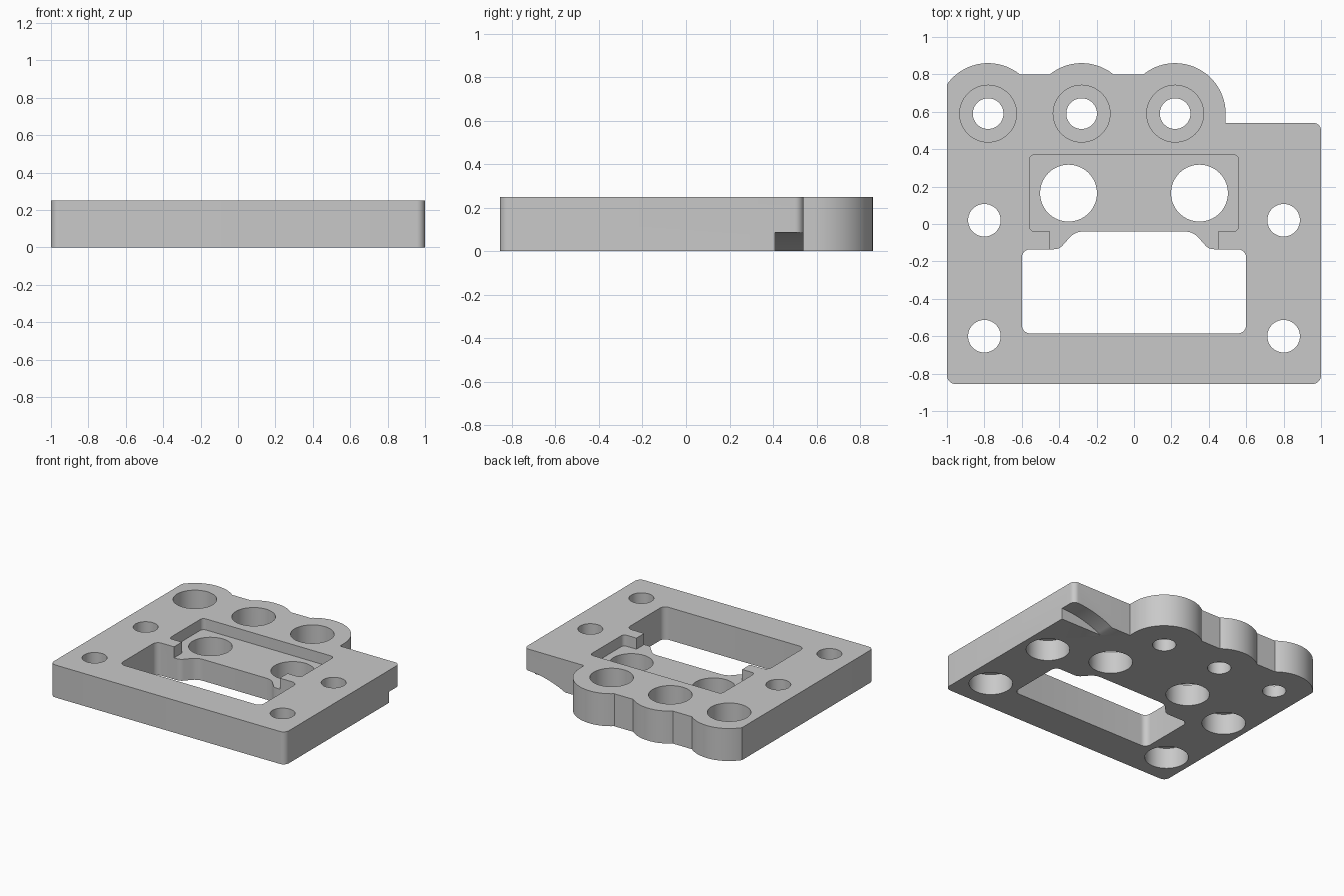
import bpy, bmesh
from math import sin, cos, tan, acos, asin, pi, radians
from mathutils import Vector, Matrix

cube = bpy.data.objects.get("Cube")
if cube:
    bpy.data.objects.remove(cube, do_unlink=True)

T = 0.25          # plate thickness
LOBE_Y, LOBE_R = 0.59, 0.27
LOBES = (-0.78, -0.28, 0.22)

GREY = (0.584, 0.584, 0.584, 1)
grey = bpy.data.materials.new("plain grey")
grey.use_nodes = True
grey.diffuse_color = GREY
grey.node_tree.nodes["Principled BSDF"].inputs["Base Color"].default_value = GREY


def arc(cx, cy, r, a0, a1, n=24):
    return [(cx + r * cos(a0 + (a1 - a0) * i / n), cy + r * sin(a0 + (a1 - a0) * i / n))
            for i in range(n + 1)]


def rounded(corners, n=8):
    """Fillet every (x, y, radius) corner of a closed outline."""
    out = []
    for i, (x, y, r) in enumerate(corners):
        p = Vector((x, y))
        if r == 0:
            out.append((x, y))
            continue
        a = (Vector(corners[i - 1][:2]) - p).normalized()
        b = (Vector(corners[(i + 1) % len(corners)][:2]) - p).normalized()
        half = acos(max(-1, min(1, a.dot(b)))) / 2
        centre = p + (a + b).normalized() * r / sin(half)
        start = (p + a * r / tan(half) - centre).normalized()
        end = (p + b * r / tan(half) - centre).normalized()
        out += [tuple(centre + start.slerp(end, k / n) * r) for k in range(n + 1)]
    return out


def prism(name, pts, z0, z1):
    bm = bmesh.new()
    face = bm.faces.new([bm.verts.new((x, y, z0)) for x, y in pts])
    top = bmesh.ops.extrude_face_region(bm, geom=[face])["geom"]
    bmesh.ops.translate(bm, vec=(0, 0, z1 - z0),
                        verts=[v for v in top if isinstance(v, bmesh.types.BMVert)])
    bmesh.ops.recalc_face_normals(bm, faces=bm.faces)
    mesh = bpy.data.meshes.new(name)
    bm.to_mesh(mesh)
    bm.free()
    mesh.materials.append(grey)
    obj = bpy.data.objects.new(name, mesh)
    bpy.context.collection.objects.link(obj)
    return obj


def circle(x, y, r, n=64):
    return arc(x, y, r, 0, 2 * pi * (n - 1) / n, n - 1)


def mirrored(side):
    """Close a right-hand outline with its mirror image."""
    return rounded(side + [(-x, y, r) for x, y, r in reversed(side)])


# Plate outline with three rounded lobes along the back
base = rounded([(-1, 0.5, 0), (-1, -0.855, 0.045), (1, -0.855, 0.045), (1, 0.54, 0.04),
                (LOBE_R + LOBES[2], 0.54, 0)])
dip = asin((0.80 - LOBE_Y) / LOBE_R)
lobes = (arc(LOBES[2], LOBE_Y, LOBE_R, 0, pi - dip)
         + arc(LOBES[1], LOBE_Y, LOBE_R, dip, pi - dip)
         + arc(LOBES[0], LOBE_Y, LOBE_R, dip, acos((-1 - LOBES[0]) / LOBE_R)))
plate = prism("mounting_plate", base[1:] + lobes, 0, T)

cutters = []


def cut(name, pts, z0, z1):
    cutters.append(prism(name, pts, z0, z1))
    return cutters[-1]


# Window with a narrower throat towards the recess
cut("window_cutter", mirrored([(0.6, -0.585, 0.045), (0.6, -0.135, 0.045),
                               (0.4, -0.135, 0.06), (0.315, -0.04, 0.1)]), -0.1, T + 0.1)

# Shallow recess, opening into the window
cut("recess_cutter", mirrored([(0.45, -0.3, 0), (0.45, -0.04, 0), (0.56, -0.04, 0.03),
                               (0.56, 0.37, 0.03)]), T - 0.085, T + 0.1)

# Two large through holes in the recess
for x in (-0.35, 0.35):
    cut("large_hole_cutter", circle(x, 0.165, 0.152), -0.1, T + 0.1)

# Lobe holes, counterbored from above
for x in LOBES:
    cut("lobe_hole_cutter", circle(x, LOBE_Y, 0.082), -0.1, T + 0.1)
    cut("lobe_bore_cutter", circle(x, LOBE_Y, 0.152), T - 0.16, T + 0.1)

# Corner screw holes, counterbored from below
for x in (-0.8, 0.8):
    for y in (-0.6, 0.02):
        cut("screw_hole_cutter", circle(x, y, 0.087), -0.1, T + 0.1)
        cut("screw_bore_cutter", circle(x, y, 0.152), -0.1, 0.16)

# Arched relief under the back corner, its axis running front to back
relief = cut("relief_cutter", circle(1, -0.678, 0.763, 128), -0.7, -0.41)
relief.data.transform(Matrix.Rotation(radians(90), 4, 'X') @ Matrix.Scale(1, 4))
relief.data.transform(Matrix.Translation((0, 0, 0)))

bpy.context.view_layer.objects.active = plate
for c in cutters:
    mod = plate.modifiers.new(c.name, 'BOOLEAN')
    mod.operation = 'DIFFERENCE'
    mod.solver = 'EXACT'
    mod.object = c
    bpy.ops.object.modifier_apply(modifier=mod.name)
    bpy.data.objects.remove(c, do_unlink=True)

bpy.ops.object.select_all(action='DESELECT')
plate.select_set(True)
bpy.ops.object.shade_smooth_by_angle(angle=radians(30))
